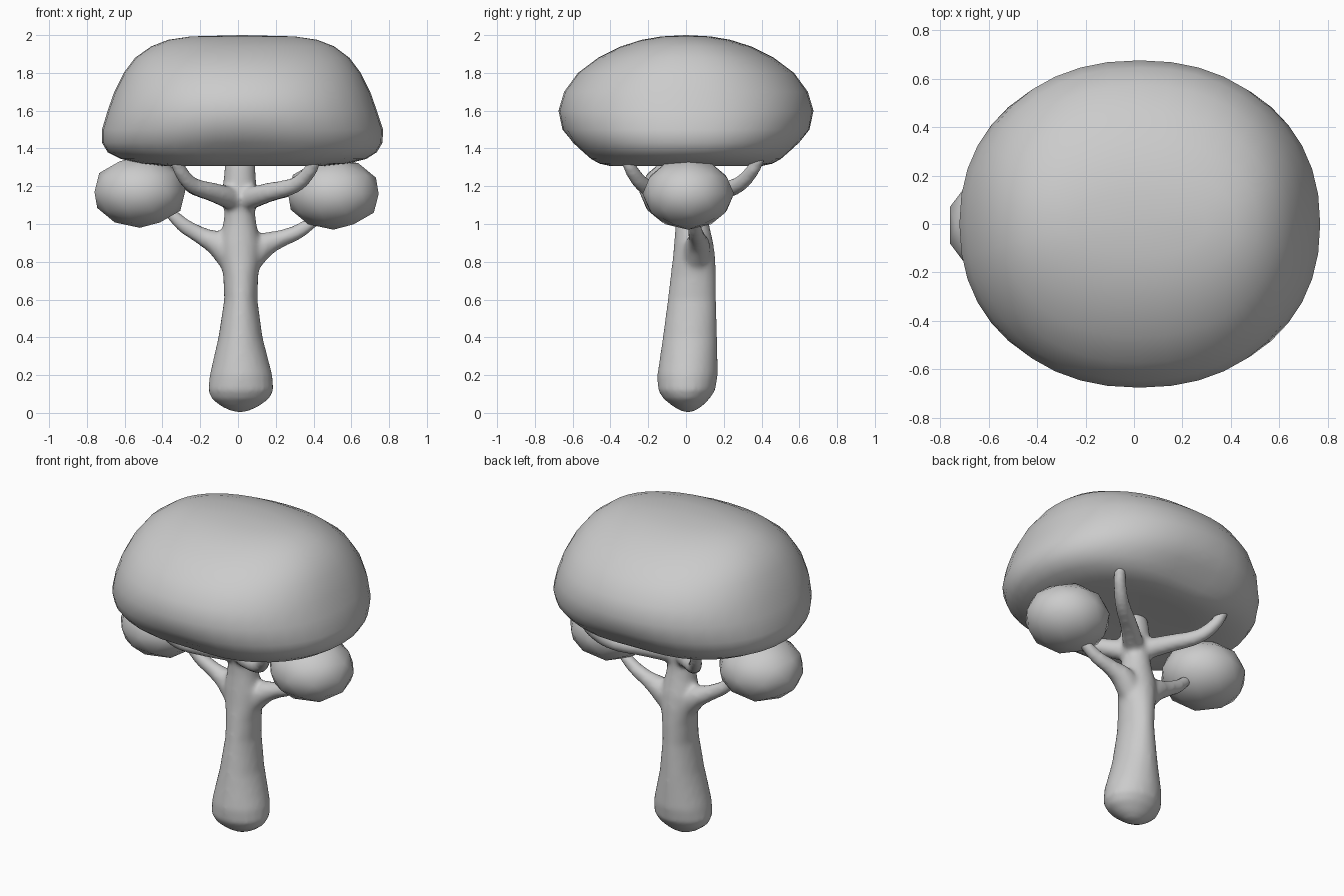
import bpy, bmesh, math
from mathutils import Vector

if "Cube" in bpy.data.objects:
    bpy.data.objects.remove(bpy.data.objects["Cube"])

grey = bpy.data.materials.new("plain_grey")
grey.diffuse_color = (0.6, 0.6, 0.6, 1)
grey.use_nodes = True
grey.node_tree.nodes["Principled BSDF"].inputs["Base Color"].default_value = grey.diffuse_color


def finish(name, bm):
    bmesh.ops.recalc_face_normals(bm, faces=bm.faces[:])
    for f in bm.faces:
        f.smooth = True
    me = bpy.data.meshes.new(name)
    bm.to_mesh(me)
    bm.free()
    me.materials.append(grey)
    ob = bpy.data.objects.new(name, me)
    bpy.context.collection.objects.link(ob)
    return ob


def loft(bm, rings, start, end):
    """Skin a list of point rings and close both ends to a point."""
    vr = [[bm.verts.new(p) for p in r] for r in rings]
    n = len(vr[0])
    a, b = bm.verts.new(start), bm.verts.new(end)
    for i in range(n):
        j = (i + 1) % n
        for r0, r1 in zip(vr, vr[1:]):
            bm.faces.new((r0[i], r0[j], r1[j], r1[i]))
        bm.faces.new((a, vr[0][j], vr[0][i]))
        bm.faces.new((b, vr[-1][i], vr[-1][j]))


def smooth_path(pts, steps=6):
    """Catmull-Rom through tuples (x, y, z, radius)."""
    p = [Vector(q) for q in pts]
    p = [2 * p[0] - p[1]] + p + [2 * p[-1] - p[-2]]
    out = []
    for k in range(1, len(p) - 2):
        for s in range(steps):
            t = s / steps
            out.append(0.5 * (2 * p[k] + (p[k + 1] - p[k - 1]) * t
                       + (2 * p[k - 1] - 5 * p[k] + 4 * p[k + 1] - p[k + 2]) * t * t
                       + (3 * p[k] - p[k - 1] - 3 * p[k + 1] + p[k + 2]) * t ** 3))
    return out + [p[-2]]


def branch(bm, pts, n=14):
    path = smooth_path(pts)
    rings = []
    for i, q in enumerate(path):
        d = (path[min(i + 1, len(path) - 1)] - path[max(i - 1, 0)]).to_3d().normalized()
        u = d.cross(Vector((0.1, 1, 0.05))).normalized()
        v = d.cross(u)
        c = q.to_3d()
        rings.append([c + q[3] * (u * math.cos(2 * math.pi * k / n) + v * math.sin(2 * math.pi * k / n))
                      for k in range(n)])
    loft(bm, rings, path[0].to_3d(), path[-1].to_3d() + d * path[-1][3] * 0.6)


# Trunk: bulbous foot, narrow waist; rows are z, x0, x1, y0, y1
trunk = [(0.012, -0.04, 0.06, -0.03, 0.05), (0.035, -0.09, 0.11, -0.07, 0.085),
         (0.075, -0.14, 0.165, -0.12, 0.125), (0.12, -0.158, 0.188, -0.148, 0.155),
         (0.2, -0.15, 0.182, -0.152, 0.168), (0.4, -0.104, 0.13, -0.123, 0.165),
         (0.6, -0.073, 0.103, -0.097, 0.16), (0.72, -0.078, 0.107, -0.083, 0.16),
         (0.82, -0.095, 0.12, -0.07, 0.155), (0.9, -0.1, 0.12, -0.063, 0.145),
         (1.0, -0.078, 0.098, -0.055, 0.122), (1.06, -0.072, 0.09, -0.055, 0.112),
         (1.15, -0.088, 0.105, -0.062, 0.11), (1.24, -0.076, 0.095, -0.06, 0.1),
         (1.32, -0.07, 0.09, -0.055, 0.09), (1.36, -0.05, 0.07, -0.04, 0.07)]
bm = bmesh.new()
N = 24
rings = []
for z, x0, x1, y0, y1 in trunk:
    rings.append([((x0 + x1) / 2 + (x1 - x0) / 2 * math.cos(2 * math.pi * k / N),
                   (y0 + y1) / 2 + (y1 - y0) / 2 * math.sin(2 * math.pi * k / N), z) for k in range(N)])
loft(bm, rings, (0.01, 0.01, 0), (0.01, 0.02, 1.375))

# Lower pair of branches, reaching the side clumps
branch(bm, [(0, 0.04, 0.76, 0.07), (-0.09, 0.05, 0.88, 0.07), (-0.19, 0.05, 0.935, 0.048),
            (-0.29, 0.04, 0.995, 0.04), (-0.37, 0.03, 1.07, 0.03)])
branch(bm, [(0.02, 0.04, 0.76, 0.07), (0.12, 0.06, 0.875, 0.07), (0.22, 0.06, 0.92, 0.048),
            (0.32, 0.05, 0.96, 0.04), (0.42, 0.04, 1.03, 0.032)])

# Upper branches, two to the back and two to the front, reaching the crown
for x, y in ((-0.33, 0.38), (0.42, 0.38), (-0.32, -0.31), (0.4, -0.31)):
    branch(bm, [(0.01, 0.02, 1.12, 0.065), (x * 0.38, y * 0.4, 1.165, 0.052),
                (x * 0.75, y * 0.72, 1.205, 0.043), (x * 0.95, y * 0.92, 1.28, 0.037),
                (x * 1.03, y * 1.03, 1.36, 0.033)])
tree = finish("trunk_and_branches", bm)
m = tree.modifiers.new("fuse", 'REMESH')
m.mode = 'VOXEL'
m.voxel_size = 0.015
m.use_smooth_shade = True
m = tree.modifiers.new("soften", 'SMOOTH')
m.factor = 0.5
m.iterations = 6

# Crown: broad cap, rows are z, x0, x1, half depth
crown = [(1.325, -0.14, 0.18, 0.16), (1.312, -0.3, 0.36, 0.33), (1.307, -0.4, 0.46, 0.43),
         (1.32, -0.52, 0.58, 0.49), (1.345, -0.62, 0.68, 0.535), (1.38, -0.69, 0.735, 0.575),
         (1.43, -0.72, 0.765, 0.622), (1.5, -0.72, 0.768, 0.66), (1.6, -0.69, 0.735, 0.675),
         (1.7, -0.655, 0.7, 0.645), (1.8, -0.605, 0.65, 0.572), (1.88, -0.545, 0.59, 0.465),
         (1.94, -0.46, 0.51, 0.345), (1.975, -0.37, 0.42, 0.235), (1.993, -0.25, 0.3, 0.13)]
bm = bmesh.new()
N = 40
rings = []
for z, x0, x1, h in crown:
    ring = []
    for k in range(N):
        c, s = math.cos(2 * math.pi * k / N), math.sin(2 * math.pi * k / N)
        e = 2 / 2.2
        x = (x0 + x1) / 2 + (x1 - x0) / 2 * math.copysign(abs(c) ** e, c)
        y = h * math.copysign(abs(s) ** e, s)
        # shallow dent in the middle of the lower front and back
        y *= 1 - 0.07 * math.exp(-(x / 0.25) ** 2) * max(0, min(1, (1.52 - z) / 0.15))
        ring.append((x, y, z))
    rings.append(ring)
loft(bm, rings, (0.02, 0, 1.33), (0.02, 0, 2.0))
finish("leaf_crown", bm)

# Side leaf clumps
for name, x, y, z in (("left_leaf_clump", -0.52, -0.005, 1.17), ("right_leaf_clump", 0.505, 0.012, 1.16)):
    bm = bmesh.new()
    bmesh.ops.create_icosphere(bm, subdivisions=2, radius=1)
    for v in bm.verts:
        v.co = (x + v.co.x * 0.252, y + v.co.y * 0.242, z + v.co.z * 0.19)
    finish(name, bm)
